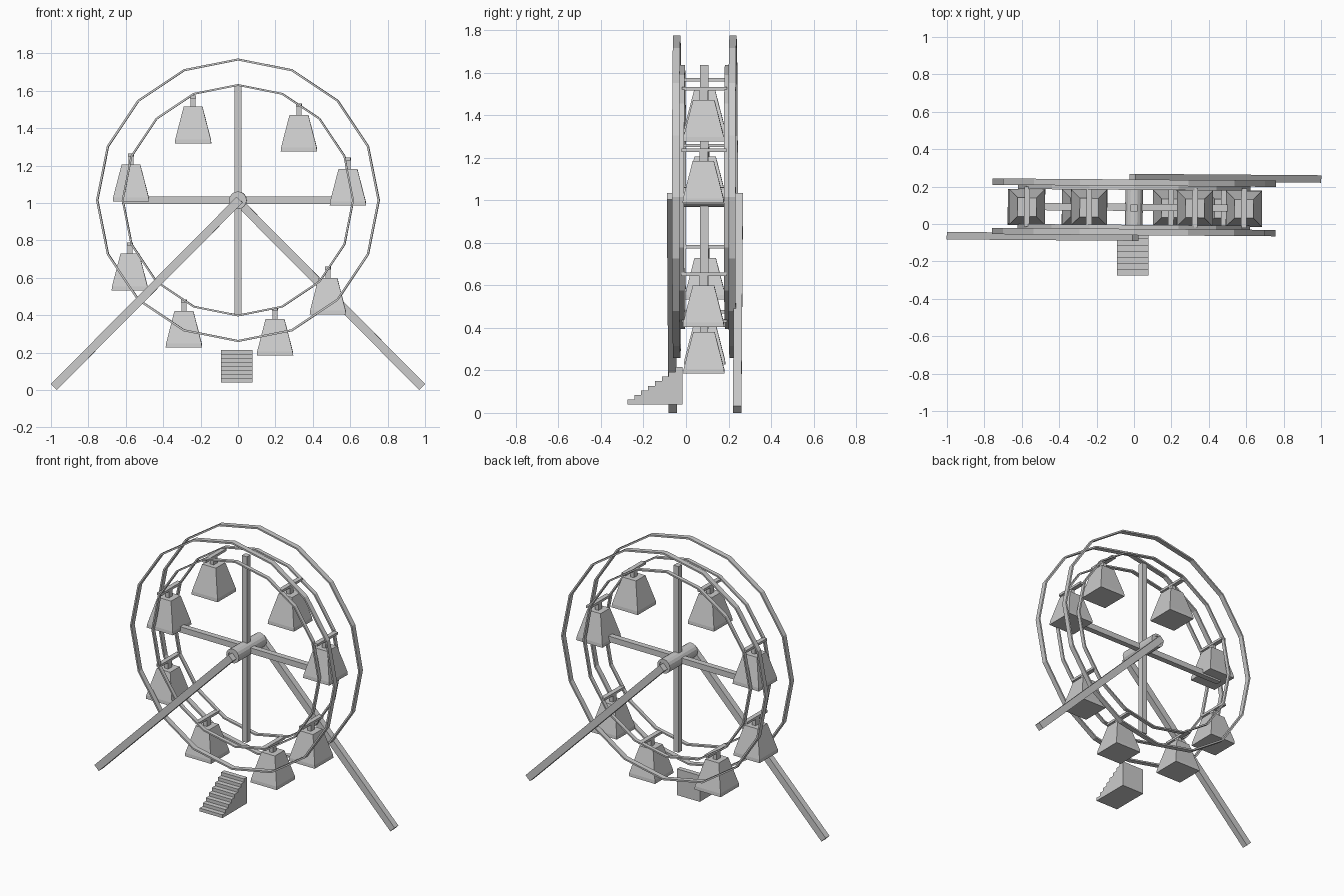
import bpy, bmesh, math
from mathutils import Matrix, Vector

if "Cube" in bpy.data.objects:
    bpy.data.objects.remove(bpy.data.objects["Cube"])

grey = bpy.data.materials.new("light_grey")
grey.diffuse_color = (0.6, 0.6, 0.6, 1)
grey.use_nodes = True
grey.node_tree.nodes["Principled BSDF"].inputs["Base Color"].default_value = grey.diffuse_color

CZ, CY = 1.015, 0.089                          # wheel centre
TILT = Matrix.Translation((0, CY, 0)) @ Matrix.Rotation(-0.0075, 4, 'Z') @ Matrix.Translation((0, -CY, 0))


def finish(name, bm, turn=True):
    bmesh.ops.recalc_face_normals(bm, faces=bm.faces)
    if turn:
        bm.transform(TILT)
    me = bpy.data.meshes.new(name)
    bm.to_mesh(me)
    bm.free()
    me.materials.append(grey)
    ob = bpy.data.objects.new(name, me)
    bpy.context.collection.objects.link(ob)
    return ob


def add_box(bm, centre, size, rot=Matrix()):
    m = Matrix.Translation(centre) @ rot @ Matrix.Diagonal((*size, 1))
    bmesh.ops.create_cube(bm, size=1, matrix=m)


def box(name, centre, size, rot=Matrix()):
    bm = bmesh.new()
    add_box(bm, centre, size, rot)
    finish(name, bm)


def ring(name, radius, y, thick, width, n=16, cz=CZ):
    """Flat faceted hoop with a rectangular section."""
    bm = bmesh.new()
    section = [(radius, y - width / 2), (radius, y + width / 2),
               (radius - thick, y + width / 2), (radius - thick, y - width / 2)]
    loops = []
    for i in range(n):
        a = math.tau * i / n
        loops.append([bm.verts.new((r * math.cos(a), py, cz + r * math.sin(a))) for r, py in section])
    for i in range(n):
        p, q = loops[i], loops[(i + 1) % n]
        for j in range(4):
            k = (j + 1) % 4
            bm.faces.new((p[j], p[k], q[k], q[j]))
    finish(name, bm)


# Paired hoops on both sides of the wheel
for side, s in (("front", -1), ("back", 1)):
    ring(side + "_outer_ring", 0.758, CY + s * 0.132, 0.011, 0.034)
    ring(side + "_inner_ring", 0.621, CY + s * 0.106, 0.010, 0.025)

# Crossed spokes
box("vertical_spoke", (0, CY - 0.003, CZ), (0.038, 0.038, 1.24))
box("horizontal_spoke", (0, CY, CZ), (1.24, 0.038, 0.038))

# Hub sleeve and axle
ring("hub_sleeve", 0.047, CY, 0.016, 0.29)
bm = bmesh.new()
bmesh.ops.create_cone(bm, cap_ends=True, segments=16, radius1=0.031, radius2=0.031, depth=0.28,
                      matrix=Matrix.Translation((0, CY, CZ)) @ Matrix.Rotation(math.pi / 2, 4, 'X'))
finish("axle", bm)

# Diagonal support legs, one on each side
for name, s in (("front_leg", -1), ("back_leg", 1)):
    top = Vector((-s * 0.01, CY + s * 0.159, 1.018))
    foot = Vector((s * 0.984, CY + s * 0.159, 0.016))
    d = foot - top
    rot = Matrix.Rotation(math.atan2(d.x, d.z), 4, 'Y')
    box(name, (top + foot) / 2, (0.045, 0.04, d.length), rot)

# Hanging cabins: crossbar, hanger post and a tapered body with a straight lip
hangers = [(-0.24, 1.575), (0.326, 1.532), (0.588, 1.243), (0.481, 0.66),
           (0.198, 0.441), (-0.289, 0.484), (-0.578, 0.789), (-0.572, 1.265)]
profile = [(0.05, -0.06), (0.065, -0.118), (0.095, -0.235), (0.097, -0.257)]
for i, (x, z) in enumerate(hangers, 1):
    bm = bmesh.new()
    add_box(bm, (x, CY, z - 0.008), (0.03, 0.212, 0.016))
    add_box(bm, (x, CY - 0.003, z - 0.034), (0.026, 0.038, 0.06))
    finish(f"cabin_hanger_{i}", bm)
    bm = bmesh.new()
    rows = [[bm.verts.new((x + sx * h, CY - 0.003 + sy * h, z + dz))
             for sx, sy in ((-1, -1), (1, -1), (1, 1), (-1, 1))] for h, dz in profile]
    for p, q in zip(rows, rows[1:]):
        for j in range(4):
            k = (j + 1) % 4
            bm.faces.new((p[j], p[k], q[k], q[j]))
    bm.faces.new(rows[0])
    bm.faces.new(rows[-1])
    finish(f"cabin_{i}", bm)

# Boarding stairs: stepped side profile extruded across x
STEPS, Y0, Y1, Z0, Z1 = 8, -0.275, -0.017, 0.04, 0.215
dy, dz = (Y1 - Y0) / STEPS, (Z1 - Z0) / STEPS
pts = [(Y0, Z0)]
for i in range(STEPS):
    pts += [(Y0 + i * dy, Z0 + (i + 1) * dz), (Y0 + (i + 1) * dy, Z0 + (i + 1) * dz)]
pts.append((Y1, Z0))
bm = bmesh.new()
face = bm.faces.new([bm.verts.new((-0.09, y, z)) for y, z in pts])
ext = bmesh.ops.extrude_face_region(bm, geom=[face])
bmesh.ops.translate(bm, vec=(0.168, 0, 0),
                    verts=[v for v in ext["geom"] if isinstance(v, bmesh.types.BMVert)])
finish("boarding_stairs", bm, turn=False)
